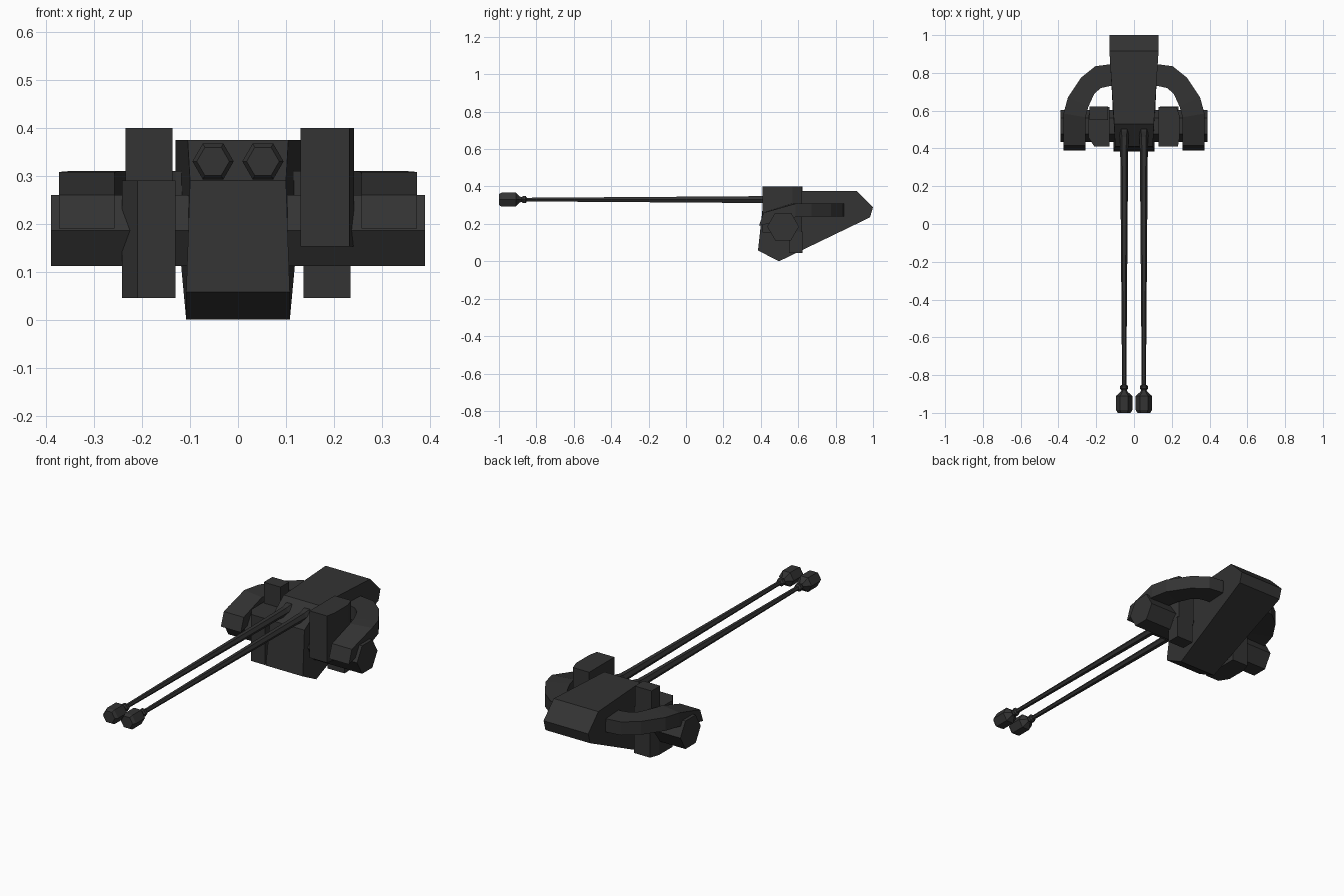
import bpy, bmesh, math

if "Cube" in bpy.data.objects:
    bpy.data.objects.remove(bpy.data.objects["Cube"])

mat = bpy.data.materials.new("dark_metal")
mat.diffuse_color = (0.033, 0.033, 0.033, 1)
mat.use_nodes = True
mat.node_tree.nodes["Principled BSDF"].inputs["Base Color"].default_value = mat.diffuse_color


def loft(name, rings):
    """Skin a list of equal-length closed rings and cap both ends."""
    bm = bmesh.new()
    vs = [[bm.verts.new(p) for p in r] for r in rings]
    n = len(rings[0])
    for a, b in zip(vs, vs[1:]):
        for i in range(n):
            j = (i + 1) % n
            bm.faces.new((a[i], a[j], b[j], b[i]))
    bm.faces.new(vs[0])
    bm.faces.new(vs[-1])
    bmesh.ops.recalc_face_normals(bm, faces=bm.faces)
    me = bpy.data.meshes.new(name)
    bm.to_mesh(me)
    bm.free()
    me.materials.append(mat)
    ob = bpy.data.objects.new(name, me)
    bpy.context.collection.objects.link(ob)
    return ob


def prism(name, plan, z0, z1):
    return loft(name, [[(x, y, z) for x, y in plan] for z in (z0, z1)])


def lathe_y(name, cx, cz, profile, sides=6):
    """Hexagonal turned part along y, profile = (y, radius)."""
    ang = [2 * math.pi * i / sides for i in range(sides)]
    return loft(name, [[(cx + r * math.cos(a), y, cz + r * math.sin(a)) for a in ang]
                       for y, r in profile])


# Body: side profile (y, z, half width), slightly narrower toward the front
body = [(0.385, 0.058, 0.108), (0.41, 0.29, 0.100), (0.53, 0.375, 0.105), (0.915, 0.375, 0.13),
        (1.0, 0.29, 0.13), (0.984, 0.235, 0.13), (0.497, 0.0, 0.108)]
loft("turret_body", [[(s * w, y, z) for y, z, w in body] for s in (-1, 1)])

# Hexagonal axle through the body
loft("axle", [[(x, 0.519 + 0.085 * math.cos(i * math.pi / 3),
                0.186 + 0.085 * math.sin(i * math.pi / 3)) for i in range(6)]
              for x in (-0.39, 0.39)])

# Arm stations: outer xy, inner xy, then top and bottom height
arm = [((0.09, 0.845), (0.09, 0.73), 0.31, 0.24),
       ((0.13, 0.845), (0.13, 0.73), 0.31, 0.24),
       ((0.205, 0.835), (0.175, 0.72), 0.31, 0.24),
       ((0.28, 0.775), (0.21, 0.69), 0.31, 0.24),
       ((0.35, 0.67), (0.242, 0.62), 0.31, 0.24),
       ((0.373, 0.585), (0.257, 0.565), 0.308, 0.236)]
for side, s in (("left", -1), ("right", 1)):
    # Curved arm with a drooping front end
    rings = [[(s * o[0], o[1], t), (s * i[0], i[1], t), (s * i[0], i[1], b), (s * o[0], o[1], b)]
             for o, i, t, b in arm]
    rings.append([(s * 0.373, 0.415, 0.26), (s * 0.257, 0.415, 0.26),
                  (s * 0.257, 0.39, 0.19), (s * 0.373, 0.39, 0.19)])
    loft(side + "_arm", rings)

    # Barrel, collar and chamfered muzzle
    lathe_y(side + "_barrel", s * 0.052, 0.33,
            [(-0.87, 0.011), (0.38, 0.021), (0.46, 0.023), (0.49, 0.03), (0.55, 0.03)])
    lathe_y(side + "_muzzle", s * 0.052, 0.33,
            [(-1.0, 0.034), (-0.985, 0.043), (-0.91, 0.043), (-0.89, 0.02),
             (-0.88, 0.014), (-0.872, 0.021), (-0.857, 0.021), (-0.85, 0.011)])

    # Chamfered side housing and its post; the left one is turned upside down
    cx = 0.21 if s < 0 else 0.232
    plan = [(s * x, y) for x, y in ((0.13, 0.41), (cx, 0.41), (0.242, 0.46),
                                    (0.242, 0.57), (0.225, 0.62), (0.13, 0.62))]
    post = [(s * x, y) for x, y in ((0.137, 0.55), (0.235, 0.55), (0.235, 0.622), (0.137, 0.622))]
    housing_z, post_z = ((0.045, 0.29), (0.28, 0.4)) if s < 0 else ((0.153, 0.4), (0.045, 0.16))
    prism(side + "_housing", plan, *housing_z)
    prism(side + "_post", post, *post_z)
